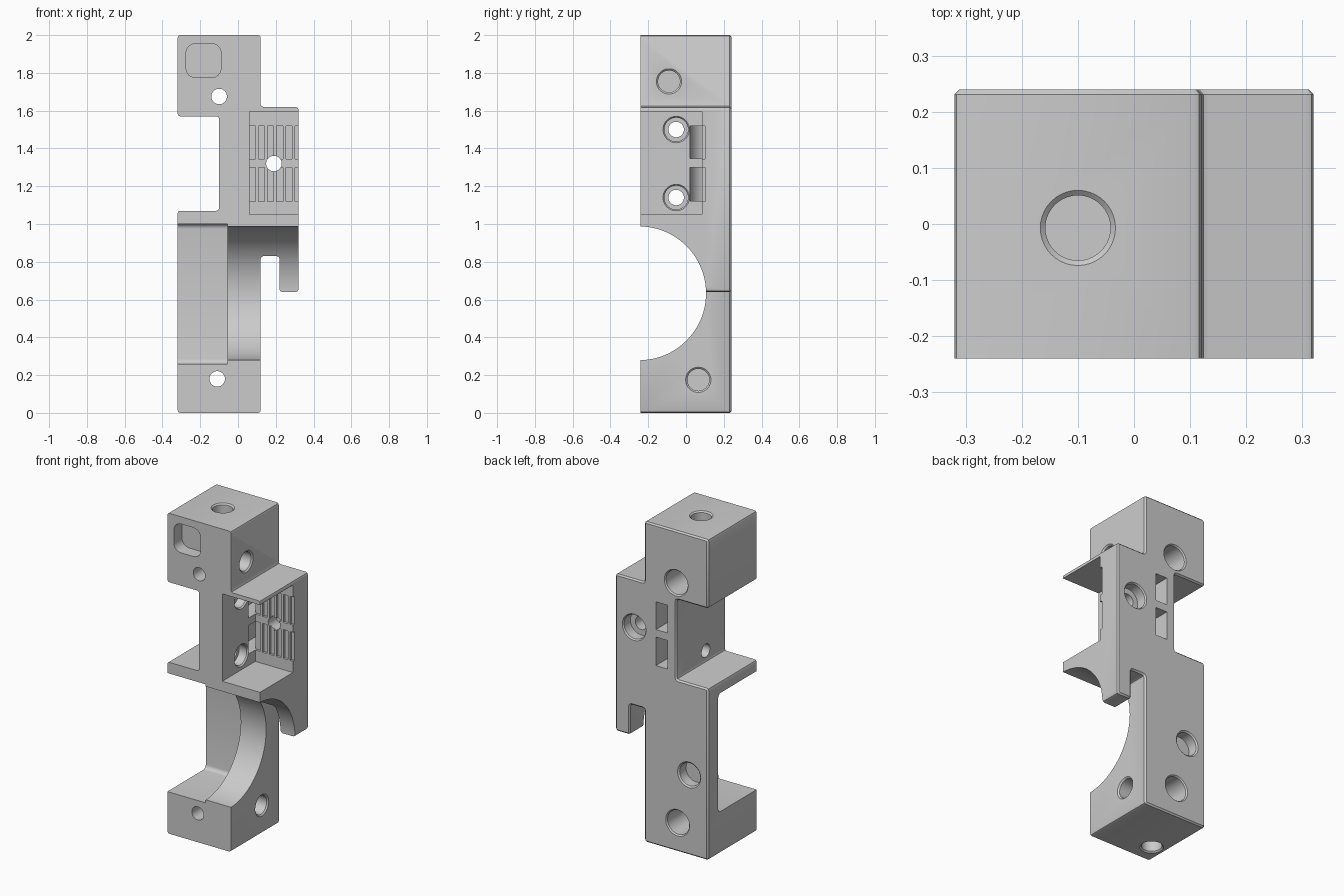
import bpy, bmesh
from math import sin, cos, pi, radians
from mathutils import Vector

default = bpy.data.objects.get("Cube")
if default:
    bpy.data.objects.remove(default, do_unlink=True)

BACK, FRONT = 0.24, -0.24

grey = bpy.data.materials.new("plain grey")
grey.use_nodes = True
grey.diffuse_color = (0.6, 0.6, 0.6, 1)
grey.node_tree.nodes["Principled BSDF"].inputs["Base Color"].default_value = (0.6, 0.6, 0.6, 1)


def prism(bm, points, offset):
    """Extrude a closed outline of 3D points by an offset."""
    face = bm.faces.new([bm.verts.new(p) for p in points])
    out = bmesh.ops.extrude_face_region(bm, geom=[face])
    verts = [g for g in out["geom"] if isinstance(g, bmesh.types.BMVert)]
    bmesh.ops.translate(bm, verts=verts, vec=offset)
    bmesh.ops.recalc_face_normals(bm, faces=bm.faces)


def finish(bm, name):
    bmesh.ops.recalc_face_normals(bm, faces=bm.faces)
    mesh = bpy.data.meshes.new(name)
    bm.to_mesh(mesh)
    bm.free()
    mesh.materials.append(grey)
    obj = bpy.data.objects.new(name, mesh)
    bpy.context.scene.collection.objects.link(obj)
    return obj


def box(bm, x0, x1, y0, y1, z0, z1):
    prism(bm, [(x0, y0, z0), (x1, y0, z0), (x1, y1, z0), (x0, y1, z0)], (0, 0, z1 - z0))


def cut(bm, name):
    """Subtract a cutter from the body, then throw the cutter away."""
    cutter = finish(bm, name)
    cutter.hide_render = True
    mod = body.modifiers.new(name, "BOOLEAN")
    mod.operation = "DIFFERENCE"
    mod.solver = "EXACT"
    mod.object = cutter
    bpy.ops.object.modifier_apply(modifier=mod.name)
    bpy.data.objects.remove(cutter, do_unlink=True)


def drill(name, start, direction, steps, sides=40):
    """Stepped round hole: steps are (depth, radius) along the direction."""
    d = Vector(direction)
    u = d.orthogonal().normalized()
    v = d.cross(u)
    bm = bmesh.new()
    rings = []
    for depth, r in steps:
        c = Vector(start) + d * depth
        rings.append([bm.verts.new(c + (u * cos(a) + v * sin(a)) * r)
                      for a in (2 * pi * i / sides for i in range(sides))])
    for a, b in zip(rings, rings[1:]):
        for i in range(sides):
            j = (i + 1) % sides
            bm.faces.new((a[i], a[j], b[j], b[i]))
    bm.faces.new(rings[0])
    bm.faces.new(rings[-1])
    cut(bm, name)


def blind(r, depth):
    return [(-0.02, r), (0, r), (0.008, r - 0.009), (depth, r - 0.009)]


def bored(r, bore_depth, hole, end):
    return [(-0.02, r), (0, r), (0.008, r - 0.007), (bore_depth, r - 0.007),
            (bore_depth, hole), (end, hole)]


# Main body: stepped outline with softened corners and a chamfered back rim
outline = [(-0.32, 0), (0.12, 0), (0.12, 0.83), (0.22, 0.83), (0.22, 0.64), (0.32, 0.64),
           (0.32, 1.62), (0.12, 1.62), (0.12, 2), (-0.32, 2), (-0.32, 1.57), (-0.1, 1.57),
           (-0.1, 1.07), (-0.32, 1.07)]
bm = bmesh.new()
prism(bm, [(x, FRONT, z) for x, z in outline], (0, BACK - FRONT, 0))
along = [e for e in bm.edges if abs(e.verts[0].co.y - e.verts[1].co.y) > 0.1]
bmesh.ops.bevel(bm, geom=along, offset=0.014, segments=2, profile=0.5, affect="EDGES")
rim = [e for e in bm.edges if all(v.co.y > BACK - 0.001 for v in e.verts)]
bmesh.ops.bevel(bm, geom=rim, offset=0.009, segments=1, affect="EDGES")
body = finish(bm, "bracket_body")
bpy.context.view_layer.objects.active = body
body.select_set(True)

# Side pocket, open to the front and side
bm = bmesh.new()
box(bm, 0.06, 0.4, -0.3, 0.085, 1.05, 1.595)
cut(bm, "side_pocket")

# Deep lower recess with rounded inner corners
bm = bmesh.new()
box(bm, -0.4, -0.055, -0.3, 0.14, 0.26, 1.0)
inner = [e for e in bm.edges if all(v.co.y > 0.1 for v in e.verts)
         and abs(e.verts[0].co.x - e.verts[1].co.x) > 0.1]
bmesh.ops.bevel(bm, geom=inner, offset=0.025, segments=4, profile=0.5, affect="EDGES")
cut(bm, "lower_recess")

# Half-round saddle
drill("saddle", (0.5, -0.248, 0.633), (-1, 0, 0), [(0, 0.354), (0.75, 0.354)], 128)

# Two rows of shallow slots in the pocket wall
rows = [(1.12, 1.30), (1.345, 1.52)]
bm = bmesh.new()
for z0, z1 in rows:
    for i in range(6):
        x = 0.061 + 0.048 * i
        box(bm, x, x + 0.032, 0.05, 0.1, z0, z1)
cut(bm, "pocket_slots")

# Curved tie channels from the pocket to the back
for z0, z1 in rows:
    turn = [radians(270 - 9 * i) for i in range(11)]
    path = [(0.075, 0.02)]
    path += [(0.06 + 0.1 * cos(a), 0.12 + 0.1 * sin(a)) for a in turn]
    path += [(-0.04, 0.3), (0.04, 0.3)]
    path += [(0.06 + 0.02 * cos(a), 0.12 + 0.02 * sin(a)) for a in reversed(turn)]
    path += [(0.075, 0.1)]
    bm = bmesh.new()
    prism(bm, [(x, y, z0 + 0.001) for x, y in path], (0, 0, z1 - z0 - 0.002))
    cut(bm, "tie_channel")

# Rounded square recess on the front
bm = bmesh.new()
box(bm, -0.275, -0.09, -0.3, -0.16, 1.775, 1.955)
corners = [e for e in bm.edges if abs(e.verts[0].co.y - e.verts[1].co.y) > 0.1]
bmesh.ops.bevel(bm, geom=corners, offset=0.05, segments=6, profile=0.5, affect="EDGES")
cut(bm, "square_recess")

# Through holes with wide bores at the back
for x, z, depth in [(-0.1, 1.675, 0.2), (-0.11, 0.18, 0.2), (0.19, 1.32, 0.07)]:
    drill("back_bore", (x, BACK, z), (0, -1, 0), bored(0.082, depth, 0.041, 0.6))

# Cross holes through the column
for z in (1.14, 1.50):
    drill("cross_bore", (0.06, -0.052, z), (-1, 0, 0), bored(0.07, 0.06, 0.041, 0.3))

# Blind holes on the side, top, bottom and back
drill("upper_side_hole", (0.12, -0.09, 1.755), (-1, 0, 0), blind(0.067, 0.12))
drill("lower_side_hole", (0.12, 0.065, 0.175), (-1, 0, 0), blind(0.067, 0.12))
drill("top_hole", (-0.1, -0.007, 2), (0, 0, -1), blind(0.067, 0.12))
drill("bottom_hole", (-0.23, -0.12, 0), (0, 0, 1), blind(0.067, 0.1))
drill("back_hole", (-0.19, BACK, 0.5), (0, -1, 0), blind(0.08, 0.07))

bpy.ops.object.shade_smooth_by_angle(angle=radians(30))
